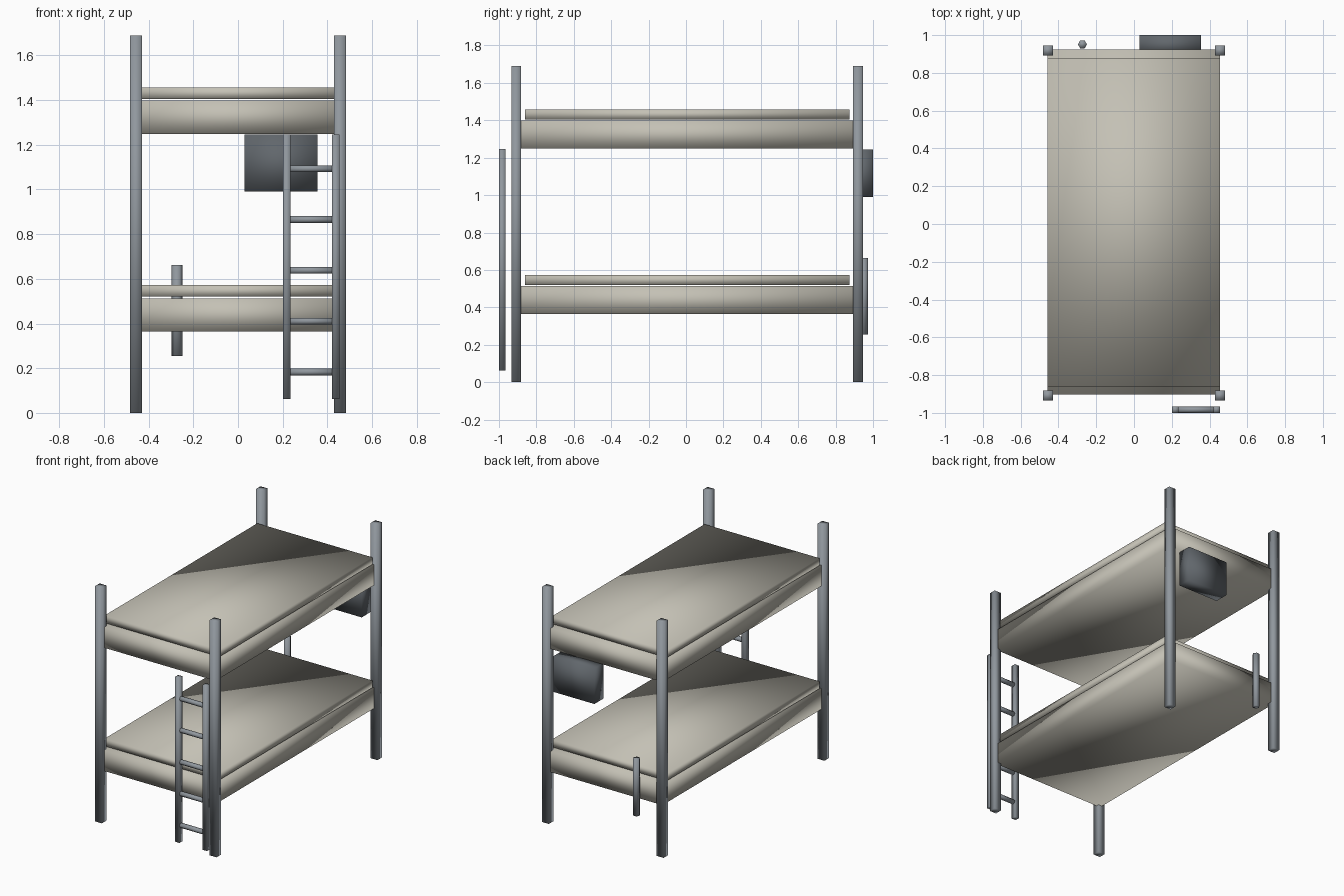
import bpy
import math

old = bpy.data.objects.get("Cube")
if old:
    bpy.data.objects.remove(old)


def material(name, rgb):
    m = bpy.data.materials.new(name)
    m.use_nodes = True
    m.diffuse_color = (*rgb, 1)
    m.node_tree.nodes["Principled BSDF"].inputs["Base Color"].default_value = (*rgb, 1)
    return m


canvas = material("warm_grey", (0.55, 0.53, 0.46))
steel = material("blue_grey_metal", (0.28, 0.31, 0.34))
dark = material("dark_grey", (0.12, 0.135, 0.15))


def finish(name, mat):
    # Whole part is softly shaded, with no sharp edges
    ob = bpy.context.object
    ob.name = ob.data.name = name
    ob.data.materials.append(mat)
    bpy.ops.object.transform_apply(location=False, rotation=True, scale=True)
    bpy.ops.object.shade_smooth()
    return ob


def box(name, x, y, z, mat):
    """Box from (min, max) extents on each axis."""
    spans = (x, y, z)
    bpy.ops.mesh.primitive_cube_add(size=1, location=[(a + b) / 2 for a, b in spans])
    bpy.context.object.scale = [b - a for a, b in spans]
    return finish(name, mat)


def rod(name, centre, radius, length, rotation, mat):
    bpy.ops.mesh.primitive_cylinder_add(vertices=6, radius=radius, depth=length,
                                        location=centre, rotation=rotation)
    return finish(name, mat)


# Corner posts
for side, x in (("right", -0.456), ("left", 0.456)):
    for end, y in (("front", -0.908), ("back", 0.919)):
        box(f"{end}_{side}_post", (x - 0.027, x + 0.027), (y - 0.026, y + 0.026),
            (0, 1.69), steel)

# Two bunks, each a deep base with a thin mattress just above it
for level, z in (("lower", 0.364), ("upper", 1.249)):
    box(f"{level}_bunk_base", (-0.459, 0.455), (-0.903, 0.923), (z, z + 0.149), canvas)
    box(f"{level}_mattress", (-0.459, 0.455), (-0.861, 0.875),
        (z + 0.156, z + 0.208), canvas)

# Ladder
for side, x in (("right", 0.218), ("left", 0.437)):
    box(f"ladder_{side}_rail", (x - 0.017, x + 0.017), (-1, -0.966), (0.062, 1.247), steel)
for i in range(5):
    rod(f"ladder_rung_{i + 1}", (0.328, -0.983, 0.183 + 0.2275 * i), 0.017, 0.22,
        (0, math.pi / 2, 0), steel)

# Storage box and short upright rod at the back
box("storage_box", (0.028, 0.355), (0.897, 1), (0.99, 1.245), dark)
rod("back_rod", (-0.273, 0.951, 0.459), 0.024, 0.408, (0, 0, math.pi / 6), steel)
